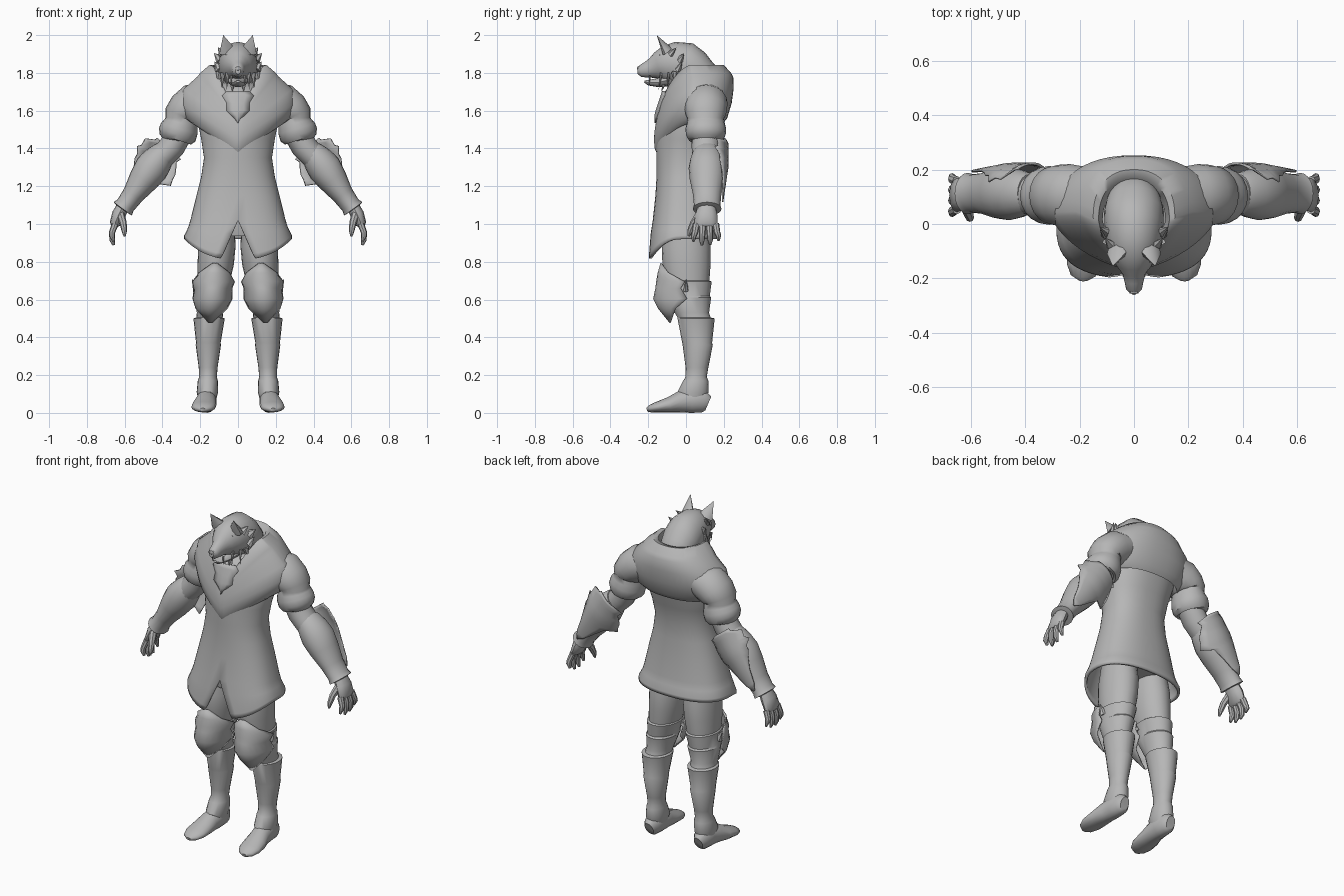
import bpy, bmesh, math
from mathutils import Vector as V

grey = bpy.data.materials.new("plain_grey")
grey.diffuse_color = (0.47, 0.47, 0.47, 1)


def finish(name, bm, mirror=False, thick=0, angle=40):
    bmesh.ops.remove_doubles(bm, verts=bm.verts[:], dist=0.0005)
    bmesh.ops.recalc_face_normals(bm, faces=bm.faces[:])
    me = bpy.data.meshes.new(name)
    bm.to_mesh(me)
    bm.free()
    me.materials.append(grey)
    me.shade_smooth()
    me.set_sharp_from_angle(angle=math.radians(angle))
    ob = bpy.data.objects.new(name, me)
    bpy.context.collection.objects.link(ob)
    if thick:
        m = ob.modifiers.new("thickness", 'SOLIDIFY')
        m.thickness = thick
    if mirror:
        ob.modifiers.new("mirror", 'MIRROR')
    return ob


def skin(bm, rows, closed):
    """Bridge rows of points with quads."""
    vs = [[bm.verts.new(p) for p in r] for r in rows]
    n = len(vs[0])
    for a, b in zip(vs, vs[1:]):
        for i in range(n if closed else n - 1):
            j = (i + 1) % n
            bm.faces.new((a[i], a[j], b[j], b[i]))
    return vs


def add_tube(bm, pts, u=(0, 1, 0), n=16):
    """Elliptic tube along a path of (x, y, z, cross radius, radius along u)."""
    rows = []
    for i, p in enumerate(pts):
        t = V(pts[min(i + 1, len(pts) - 1)][:3]) - V(pts[max(i - 1, 0)][:3])
        t.normalize()
        w = V(u) - t * V(u).dot(t)
        w.normalize()
        v = t.cross(w)
        rows.append([V(p[:3]) + v * p[3] * math.cos(k * math.tau / n) + w * p[4] * math.sin(k * math.tau / n)
                     for k in range(n)])
    vs = skin(bm, rows, True)
    for ring, p in ((vs[0], pts[0]), (vs[-1], pts[-1])):
        if p[3] > 0.002:
            bm.faces.new(ring)


def tube(name, pts, u=(0, 1, 0), n=16, mirror=False, angle=40):
    bm = bmesh.new()
    add_tube(bm, pts, u, n)
    return finish(name, bm, mirror, angle=angle)


def spikes(name, items, n=6):
    """Mirrored tapered tufts: (base, tip, radius)."""
    bm = bmesh.new()
    for base, tip, r in items:
        add_tube(bm, [(*base, r, r * 0.6), (*tip, 0, 0)], (0.3, 1, 0.2), n)
    return finish(name, bm, True)


def shell(name, rows, n=40, eb=1.0, mirror=False, thick=0, vee=False, angle=40):
    """Draped sheet; row = (cx, y front, y back, z, rx, start deg, end deg, front dip, front squareness)."""
    out = []
    for cx, yf, yb, z, rx, a0, a1, dip, ef in rows:
        ring = []
        for k in range(n + 1):
            a = math.radians(a0 + (a1 - a0) * k / n)
            s, c = math.sin(a), math.cos(a)
            e = ef if c > 0 else eb
            pw = lambda q: math.copysign(abs(q) ** e, q)
            d = (1 - abs(s) ** e if vee else c * c) if c > 0 else 0
            ring.append(V((cx + rx * pw(s), (yf + yb) / 2 - (yb - yf) / 2 * pw(c), z - dip * d)))
        out.append(ring)
    bm = bmesh.new()
    skin(bm, out, False)
    return finish(name, bm, mirror, thick, angle)


# coat with a slit at the front hem
coat = [(.92, .285, -.20, .175, 14, .108, .78), (.94, .285, -.198, .175, 11, .10, .78),
        (.98, .265, -.187, .16, 4, .03, .8), (1.02, .252, -.176, .152, 0, 0, .82),
        (1.15, .22, -.162, .14, 0, 0, .86), (1.25, .195, -.156, .13, 0, 0, .92),
        (1.35, .18, -.156, .13, 0, 0, .98), (1.45, .195, -.16, .15, 0, 0, 1.08),
        (1.55, .215, -.158, .185, 0, 0, 1.15), (1.63, .20, -.145, .20, 0, 0, 1.15),
        (1.70, .14, -.115, .19, 0, 0, 1), (1.76, .09, -.05, .15, 0, 0, 1)]
shell("coat", [(0, yf, yb, z, rx, g, 360 - g, d, e) for z, rx, yf, yb, g, d, e in coat],
      n=48, eb=0.84, thick=0.015)

# draped cowl, dipping to a V over the chest
cowl = [(1.53, .24, -.155, .195, .155), (1.56, .28, -.166, .218, .16), (1.64, .305, -.170, .242, .19),
        (1.715, .288, -.166, .252, .22), (1.78, .215, -.158, .25, .24), (1.80, .20, -.156, .238, .255),
        (1.842, .15, -.15, .20, .28), (1.835, .13, -.138, .17, .265), (1.76, .115, -.10, .13, .18)]
shell("cowl", [(0, yf, yb, z, rx, 0, 360, d, 1.3) for z, rx, yf, yb, d in cowl], n=48, eb=.88, vee=True, angle=55)

# chest ornament plate
bm = bmesh.new()
orn = [(1.705, .06), (1.68, .085), (1.64, .06), (1.60, .062), (1.57, .03), (1.535, .002)]
skin(bm, [[V((w * k / 2, -.168 + max(0, z - 1.58) * .33 + .008 * abs(k), z)) for k in (-2, -1, 0, 1, 2)]
          for z, w in orn], False)
finish("chest_ornament", bm, thick=0.008)

# hips under the coat
tube("hips", [(0, -.01, 1.15, .17, .11), (0, -.01, 1.04, .20, .13), (0, 0, .95, .18, .12)])

# sleeves with two padded rolls
Y = .105
tube("sleeve", [(x, Y, z, a, b) for x, z, a, b in (
    (.15, 1.67, .085, .10), (.235, 1.64, .105, .115), (.28, 1.605, .098, .112), (.302, 1.575, .090, .105),
    (.30, 1.56, .084, .096), (.303, 1.535, .09, .1), (.311, 1.505, .101, .108), (.322, 1.472, .103, .105),
    (.332, 1.448, .087, .092), (.332, 1.442, .06, .065))], n=20, mirror=True)
tube("upper_arm", [(.30, Y, 1.50, .07, .075), (.35, Y, 1.41, .07, .075), (.41, Y, 1.345, .064, .072),
                   (.47, Y, 1.28, .06, .065)], mirror=True)
tube("bracer", [(x, .112, z, a, b) for x, z, a, b in (
    (.385, 1.385, .06, .07), (.395, 1.375, .068, .078), (.425, 1.338, .082, .09), (.458, 1.295, .091, .098),
    (.50, 1.235, .080, .092), (.555, 1.155, .058, .075), (.595, 1.10, .052, .07), (.61, 1.08, .06, .076),
    (.612, 1.077, .035, .045))], n=20, mirror=True)

# jagged elbow fin behind the bracer: (along forearm, inner width, outer width)
bm = bmesh.new()
fin = [(-.13, -.03, .07), (-.115, -.10, .075), (-.09, -.09, .12), (-.05, -.115, .115), (-.03, -.125, .13),
       (.0, -.13, .105), (.03, -.14, .10), (.06, -.085, .082), (.12, -.06, .055), (.20, -.03, .03),
       (.24, -.004, .004)]
rows = []
for s, wl, wr in fin:
    ws = [wl + (wr - wl) * k / 6 for k in range(7)]
    rows.append([V((.45 + .6 * s + .8 * w, .226 - 4 * w * w - .12 * max(0, s), 1.31 - .8 * s + .6 * w))
                 for w in ws])
skin(bm, rows, False)
finish("elbow_fin", bm, True, 0.008)

# hands
bm = bmesh.new()
add_tube(bm, [(.605, .11, 1.10, .034, .044), (.632, .108, 1.05, .036, .058), (.652, .105, 1.0, .028, .062),
              (.656, .105, .985, .015, .05)], n=12)
for i in range(4):
    y0, y1, low = .055 + .034 * i, .04 + .044 * i, (.02, 0, .003, .025)[i]
    add_tube(bm, [(.650, y0, 1.0, .018, .019), (.667, (y0 + y1) / 2, .955, .016, .017),
                  (.667, y1, .915 + low, .014, .015), (.658, y1, .888 + low, .007, .007)], n=8)
add_tube(bm, [(.622, .075, 1.05, .022, .024), (.608, .04, 1.005, .019, .019), (.602, .022, .965, .015, .015),
              (.60, .015, .935, .006, .006)], n=8)
finish("hand", bm, True)

# legs with stepped armour bands: (z, centre x, y front, y back, rx)
leg = [(1.0, .108, -.11, .11, .09), (.88, .112, -.128, .13, .099), (.785, .118, -.125, .13, .096),
       (.70, .127, -.105, .124, .086), (.695, .128, -.115, .136, .092),
       (.62, .138, -.10, .126, .080), (.61, .139, -.095, .133, .085), (.53, .148, -.06, .122, .07),
       (.505, .151, -.045, .13, .07), (.50, .153, -.045, .152, .083), (.37, .157, -.02, .138, .065),
       (.36, .157, -.018, .142, .067), (.24, .158, -.002, .118, .050), (.19, .159, -.002, .11, .047),
       (.17, .16, -.015, .118, .053), (.11, .162, -.045, .12, .057), (.06, .163, -.03, .10, .045)]
shell("leg", [(cx, yf, yb, z, rx, 0, 360, 0, 1) for z, cx, yf, yb, rx in leg], n=20, mirror=True, angle=35)

# knee guards: overlapping pointed plates, ridged in front
shell("knee_guard", [(cx, cy - r, cy + r, z, rx, -h, h, 0, 1) for cx, cy, z, rx, r, h in (
    (.122, 0, .79, .09, .128, 4), (.125, 0, .74, .098, .142, 50), (.13, 0, .695, .106, .15, 88),
    (.132, 0, .66, .096, .154, 80), (.135, 0, .605, .098, .166, 92), (.14, .01, .555, .086, .15, 65),
    (.146, .03, .48, .075, .11, 4))], n=12, mirror=True, thick=0.008)
spikes("knee_points", [((.215, .0, .65), (.245, .0, .71), .025), ((.055, -.03, .66), (.028, -.04, .71), .025)])

# boots
tube("boot", [(.165, .118, .05, .028, .04), (.165, .095, .06, .046, .058), (.165, .03, .066, .052, .066),
              (.17, -.03, .058, .055, .057), (.178, -.09, .042, .064, .041), (.183, -.15, .031, .064, .029),
              (.186, -.19, .022, .046, .02), (.186, -.207, .016, .016, .01)], u=(0, 0, 1), mirror=True)

# beast head
tube("neck", [(0, .04, 1.60, .09, .09), (0, .045, 1.72, .105, .105), (0, .03, 1.84, .10, .09)])
tube("head", [(0, .155, 1.74, .03, .03), (0, .13, 1.765, .08, .07), (0, .09, 1.785, .10, .09),
              (0, .045, 1.815, .11, .108), (0, 0, 1.84, .108, .122), (0, -.06, 1.848, .10, .116),
              (0, -.11, 1.843, .088, .10), (0, -.15, 1.835, .066, .074), (0, -.178, 1.825, .044, .054),
              (0, -.21, 1.816, .035, .042), (0, -.24, 1.81, .029, .032), (0, -.256, 1.81, .014, .016)],
     u=(0, 0, 1), n=20)
tube("lower_jaw", [(0, -.08, 1.765, .065, .035), (0, -.15, 1.748, .042, .024), (0, -.20, 1.748, .028, .014),
                   (0, -.22, 1.755, .01, .006)], u=(0, 0, 1), n=12)
tube("nose", [(0, -.235, 1.824, .02, .016), (0, -.252, 1.82, .017, .014), (0, -.258, 1.818, .006, .006)],
     u=(0, 0, 1), n=8)
spikes("ear", [((.058, -.10, 1.915), (.078, -.155, 2.0), .045)], 8)
spikes("brow", [((.012, -.178, 1.868), (.07, -.13, 1.90), .012)])
spikes("fang", [((.035, -.19, 1.785), (.037, -.195, 1.735), .008),
                ((.055, -.13, 1.80), (.06, -.145, 1.71), .012), ((.08, -.09, 1.80), (.085, -.10, 1.715), .014)])
spikes("fur_tuft", [((.092, -.03, 1.87), (.128, -.01, 1.905), .03), ((.095, -.04, 1.82), (.125, -.02, 1.86), .03),
                    ((.092, -.06, 1.80), (.112, -.06, 1.75), .028), ((.08, -.08, 1.90), (.106, -.05, 1.935), .026),
                    ((.03, -.11, 1.76), (.03, -.13, 1.70), .022)])
